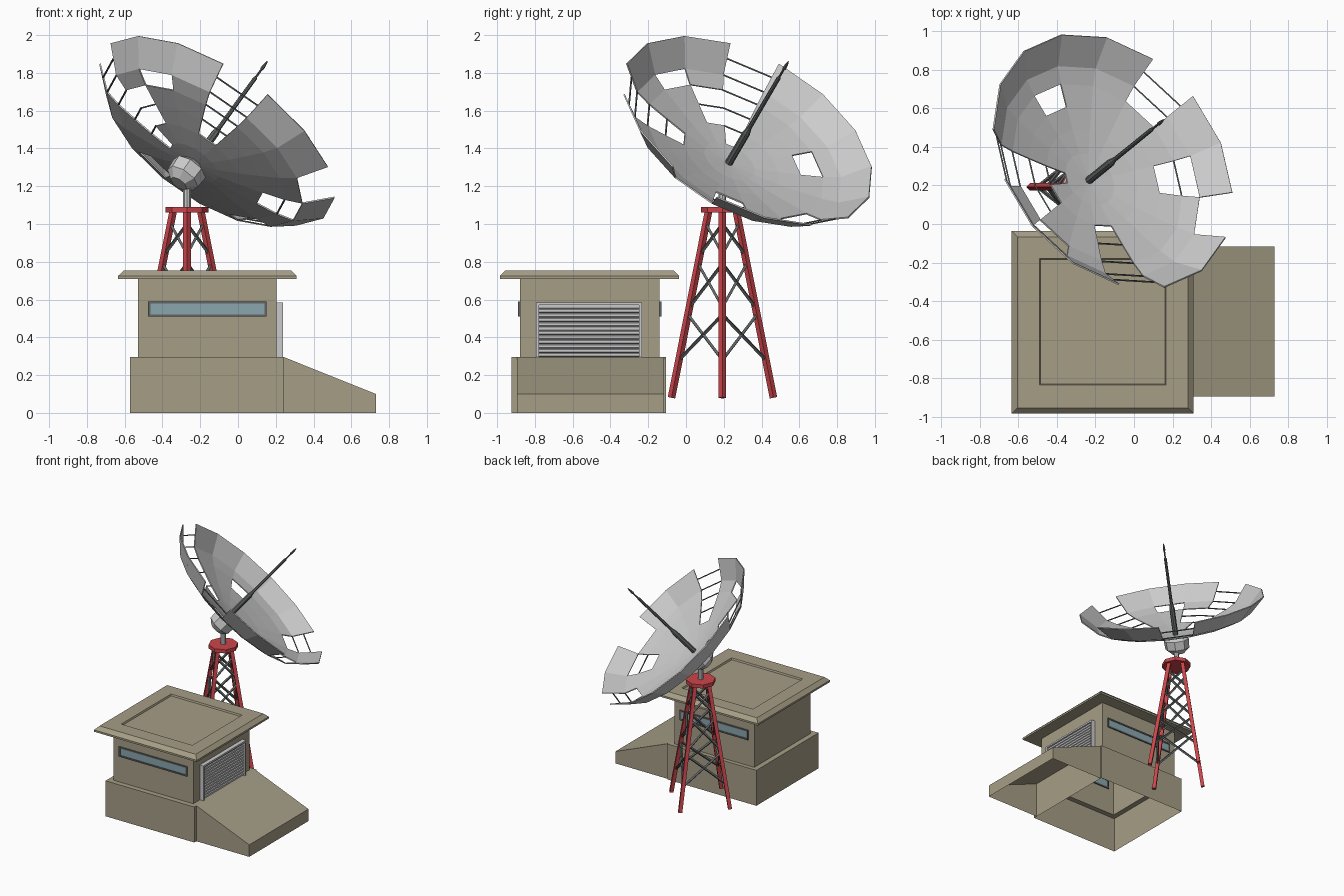
import bpy, bmesh
from math import pi, cos, sin, radians
from mathutils import Vector, Matrix

if "Cube" in bpy.data.objects:
    bpy.data.objects.remove(bpy.data.objects["Cube"])


def material(name, rgb):
    m = bpy.data.materials.new(name)
    m.diffuse_color = (*rgb, 1)
    m.use_nodes = True
    m.node_tree.nodes["Principled BSDF"].inputs["Base Color"].default_value = m.diffuse_color
    return m


CONCRETE = material("concrete", (0.38, 0.34, 0.24))
RED = material("red_paint", (0.60, 0.06, 0.07))
GLASS = material("glass", (0.25, 0.38, 0.42))
DARK = material("dark_metal", (0.12, 0.13, 0.13))


def finish(name, bm, mat=None, matrix=None):
    if matrix:
        bm.transform(matrix)
    bmesh.ops.recalc_face_normals(bm, faces=bm.faces[:])
    me = bpy.data.meshes.new(name)
    bm.to_mesh(me)
    bm.free()
    ob = bpy.data.objects.new(name, me)
    bpy.context.collection.objects.link(ob)
    if mat:
        me.materials.append(mat)
    return ob


def add_box(bm, x0, x1, y0, y1, z0, z1):
    m = Matrix.Translation(((x0 + x1) / 2, (y0 + y1) / 2, (z0 + z1) / 2)) \
        @ Matrix.Diagonal((x1 - x0, y1 - y0, z1 - z0, 1))
    bmesh.ops.create_cube(bm, size=1, matrix=m)


def add_bar(bm, a, b, r, sides=4):
    a, b = Vector(a), Vector(b)
    d = b - a
    m = Matrix.Translation((a + b) / 2) @ d.to_track_quat('Z', 'Y').to_matrix().to_4x4()
    bmesh.ops.create_cone(bm, cap_ends=True, segments=sides, radius1=r, radius2=r,
                          depth=d.length, matrix=m)


def add_revolved(bm, profile, sides):
    rings = [[bm.verts.new((r * cos(2 * pi * k / sides), r * sin(2 * pi * k / sides), h))
              for k in range(sides)] for r, h in profile]
    for lo, hi in zip(rings, rings[1:]):
        for k in range(sides):
            j = (k + 1) % sides
            bm.faces.new((lo[k], lo[j], hi[j], hi[k]))
    bm.faces.new(rings[0])
    bm.faces.new(rings[-1])


# Bunker: open-bottomed shell lofted through rectangles (plinth, walls, eaves, roof recess)
bm = bmesh.new()
prev = None
for x0, x1, y0, y1, z in [(-.573, .244, -.923, -.106, 0), (-.573, .244, -.923, -.106, .295),
                          (-.53, .205, -.88, -.14, .295), (-.53, .205, -.88, -.14, .71),
                          (-.635, .31, -.985, -.037, .71), (-.635, .31, -.985, -.037, .725),
                          (-.605, .28, -.955, -.067, .755), (-.49, .165, -.835, -.18, .755),
                          (-.485, .16, -.83, -.185, .742)]:
    ring = [bm.verts.new(p) for p in ((x0, y0, z), (x1, y0, z), (x1, y1, z), (x0, y1, z))]
    if prev:
        for i in range(4):
            j = (i + 1) % 4
            bm.faces.new((prev[i], prev[j], ring[j], ring[i]))
    prev = ring
bm.faces.new(prev)
finish("bunker", bm, CONCRETE)

# Ramp: open underneath
bm = bmesh.new()
a, b = [[bm.verts.new((x, y, z)) for x, z in ((.244, 0), (.73, 0), (.73, .10), (.244, .295))]
        for y in (-.895, -.117)]
bm.faces.new(a)
bm.faces.new(b)
for i in (1, 2):
    bm.faces.new((a[i], a[i + 1], b[i + 1], b[i]))
finish("ramp", bm, CONCRETE)

# Slit windows on front and back
for name, y in (("front", -.88), ("back", -.14)):
    bm = bmesh.new()
    add_box(bm, -.47, .145, y - .004, y + .004, .515, .585)
    finish(name + "_window_glass", bm, GLASS)
    bm = bmesh.new()
    for z in (.515, .585):
        add_box(bm, -.476, .151, y - .009, y + .009, z - .006, z + .006)
    for x in (-.47, .145):
        add_box(bm, x - .006, x + .006, y - .009, y + .009, .521, .579)
    finish(name + "_window_frame", bm, DARK)

# Roller door and its frame
bm = bmesh.new()
N = 12
for i in range(N):
    z = .295 + (i + .5) * .28 / N
    add_bar(bm, (.213, -.78, z), (.213, -.245, z), .0135, 6)
finish("roller_door", bm)
bm = bmesh.new()
for y in (-.785, -.24):
    add_box(bm, .205, .238, y - .008, y + .008, .295, .585)
add_box(bm, .205, .238, -.777, -.248, .571, .585)
finish("door_frame", bm)

# Tower: four splayed legs, lattice braces, octagonal platform
TX, TY = -.27, .193


def leg_point(k, z):
    r = .27 - (z - .08) / .98 * .195
    return Vector((TX + r * cos(k * pi / 2), TY + r * sin(k * pi / 2), z))


bm = bmesh.new()
for k in range(4):
    add_bar(bm, leg_point(k, .08), leg_point(k, 1.065), .02)
finish("tower_legs", bm, RED)
bm = bmesh.new()
for k in range(4):
    for lo, hi in ((.28, .52), (.56, .79), (.84, 1.0)):
        add_bar(bm, leg_point(k, lo), leg_point(k + 1, hi), .010)
        add_bar(bm, leg_point(k + 1, lo), leg_point(k, hi), .010)
finish("tower_braces", bm, DARK)
bm = bmesh.new()
add_revolved(bm, [(.113, 1.06), (.113, 1.09)], 8)
finish("tower_platform", bm, RED, Matrix.Translation((TX, TY, 0)))
bm = bmesh.new()
add_revolved(bm, [(.02, 1.09), (.02, 1.25)], 8)
finish("mast", bm, None, Matrix.Translation((TX, TY, 0)))

# Dish frame of reference: origin at the bowl bottom, z along the dish axis
AIM = Matrix.Rotation(radians(39), 4, 'Z') @ Matrix.Rotation(radians(43), 4, 'Y')
DISH = Matrix.Translation(Vector((-.11, .3275, 1.495)) - .24 * AIM.col[2].xyz) @ AIM
PROFILE = [(.15, .012), (.28, .033), (.40, .058), (.52, .085), (.61, .117), (.733, .24)]
SEGS = 16
# missing panels: segment -> (inner ring, outer ring)
HOLES = {0: (3, 5), 3: (2, 3), 6: (0, 5), 7: (1, 3), 8: (3, 4), 10: (1, 5), 13: (4, 5), 14: (2, 4)}


def dish_point(r, h, k):
    t = 2 * pi * k / SEGS
    return Vector((r * cos(t), r * sin(t), h))


bm = bmesh.new()
centre = bm.verts.new((0, 0, 0))
rings = [[bm.verts.new(dish_point(r, h, k)) for k in range(SEGS)] for r, h in PROFILE]
for k in range(SEGS):
    j = (k + 1) % SEGS
    bm.faces.new((centre, rings[0][k], rings[0][j]))
    lo, hi = HOLES.get(k, (9, 9))
    for i in range(5):
        if not lo <= i < hi:
            bm.faces.new((rings[i][k], rings[i][j], rings[i + 1][j], rings[i + 1][k]))
dish = finish("dish_panels", bm, None, DISH)
mod = dish.modifiers.new("thickness", 'SOLIDIFY')
mod.thickness = .008
mod.offset = 0

# Thin rungs bridging the missing panels
bm = bmesh.new()
for k, (lo, hi) in HOLES.items():
    bars = [PROFILE[i] for i in range(lo + 1, hi)]
    if hi == 5 and lo < 4:
        bars.append((.675, .18))
    for r, h in bars:
        add_bar(bm, dish_point(r, h, k), dish_point(r, h, k + 1), .005)
finish("dish_rungs", bm, DARK, DISH)

# Hub behind the dish and feed antenna in front
bm = bmesh.new()
add_revolved(bm, [(.05, -.145), (.095, -.105), (.10, -.035), (.055, -.002)], 8)
finish("hub", bm, None, DISH)
bm = bmesh.new()
add_revolved(bm, [(.021, -.01), (.021, .22), (.012, .26), (.011, .62), (.006, .63),
                  (.006, .68), (.010, .69), (.008, .715), (.003, .74)], 8)
finish("feed_antenna", bm, DARK, DISH)
